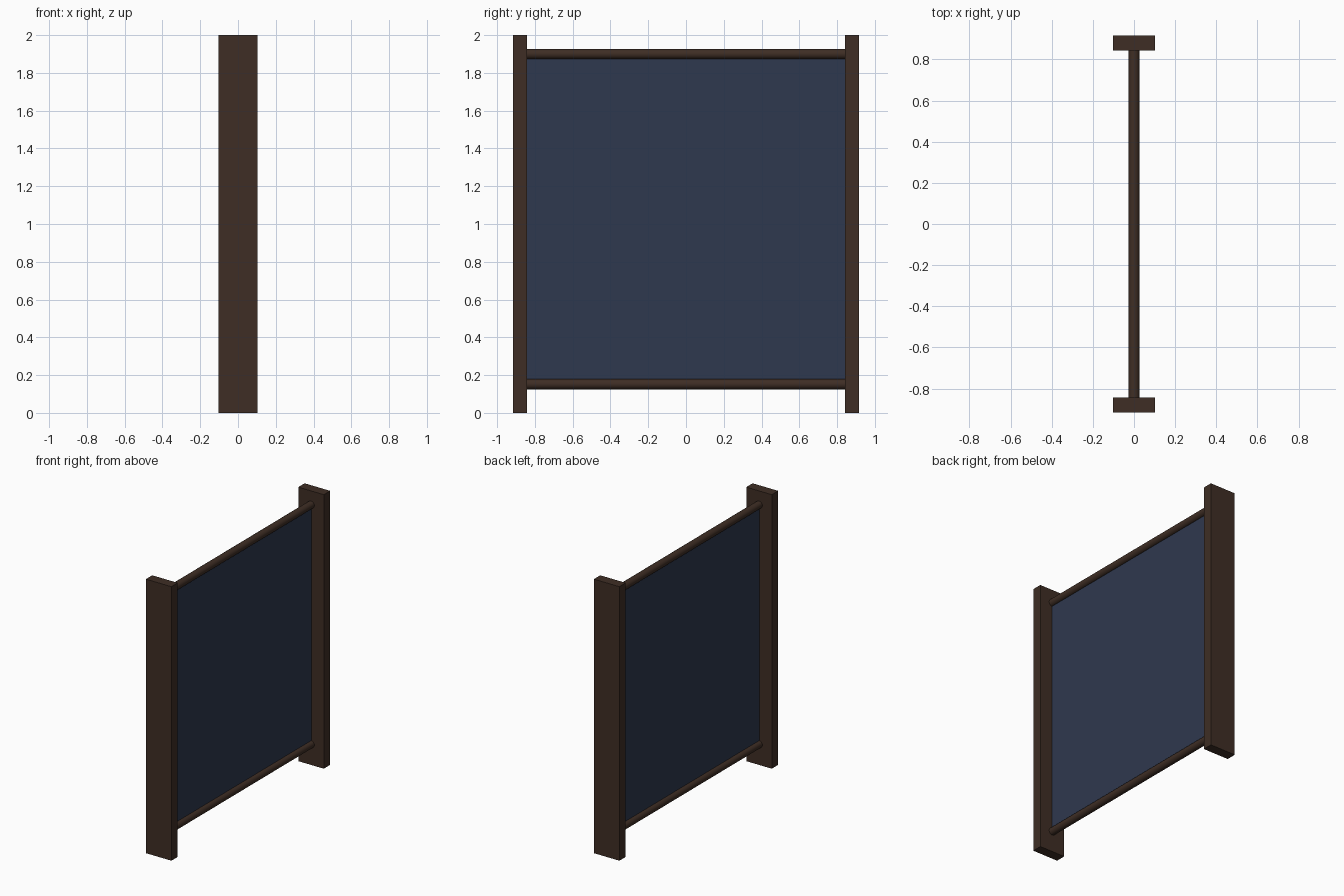
import bpy, math

if "Cube" in bpy.data.objects:
    bpy.data.objects.remove(bpy.data.objects["Cube"])


def mat(name, rgb):
    m = bpy.data.materials.new(name)
    m.diffuse_color = (*rgb, 1)
    m.use_nodes = True
    m.node_tree.nodes["Principled BSDF"].inputs["Base Color"].default_value = m.diffuse_color
    return m


wood = mat("dark_wood", (0.049, 0.027, 0.018))
cloth = mat("navy_cloth", (0.028, 0.040, 0.077))


def box(name, centre, size, material):
    bpy.ops.mesh.primitive_cube_add(size=1, location=centre)
    o = bpy.context.object
    o.name = name
    o.scale = size
    bpy.ops.object.transform_apply(location=False, rotation=False, scale=True)
    o.data.materials.append(material)


# upright posts at both ends
for side, label in ((-1, "front"), (1, "back")):
    box(label + "_post", (0, side * 0.879, 1), (0.206, 0.073, 2), wood)

# round rails between the posts
for z, label in ((0.152, "lower"), (1.9, "upper")):
    bpy.ops.mesh.primitive_cylinder_add(vertices=16, radius=0.027, depth=1.7,
                                        location=(0, 0, z),
                                        rotation=(math.pi / 2, 0, 0))
    o = bpy.context.object
    o.name = label + "_rail"
    o.data.materials.append(wood)
    bpy.ops.object.shade_smooth_by_angle()

# thin screen stretched between the rails
box("screen_panel", (0, 0, 1.026), (0.004, 1.686, 1.74), cloth)
